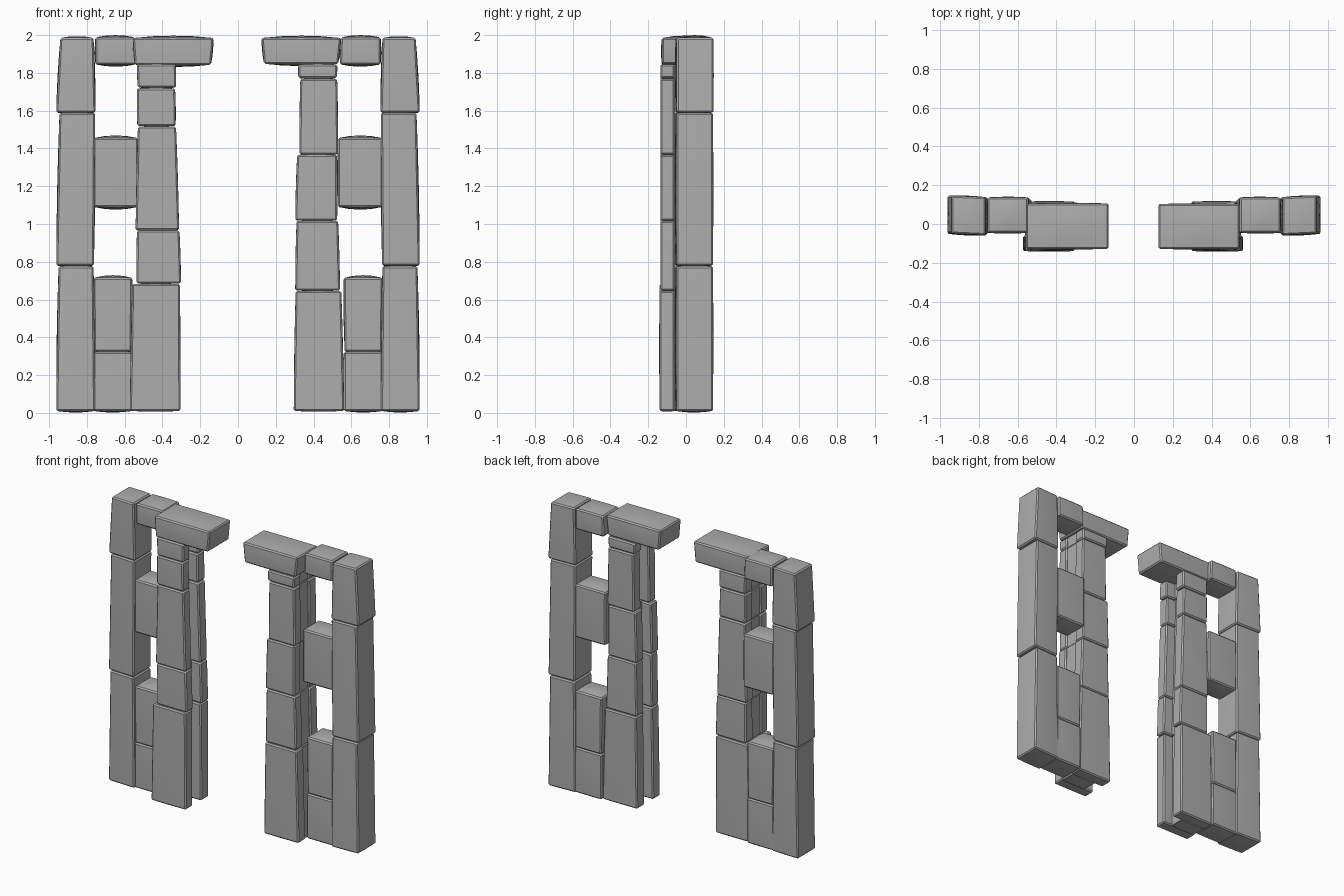
import bpy, bmesh, math

if "Cube" in bpy.data.objects:
    bpy.data.objects.remove(bpy.data.objects["Cube"])

stone = bpy.data.materials.new("grey_stone")
stone.diffuse_color = (0.42, 0.42, 0.42, 1)
stone.use_nodes = True
stone.node_tree.nodes["Principled BSDF"].inputs["Base Color"].default_value = stone.diffuse_color


def lerp(a, b, t):
    return a + (b - a) * t


def brick(name, bottom, top, y, z, side=1, bulge=0.004, dome=0.008, skew=0.0, bevel=0.008):
    """Tapered stone: x range at bottom and top, y and z ranges, slightly swollen faces."""
    b = sorted(side * v for v in bottom)
    t = sorted(side * v for v in top)
    bm = bmesh.new()
    bmesh.ops.create_cube(bm, size=2)
    bmesh.ops.subdivide_edges(bm, edges=bm.edges[:], cuts=3, use_grid_fill=True)
    for v in bm.verts:
        p = v.co.copy()
        u, w, h = p
        f = (h + 1) / 2
        x = lerp(lerp(b[0], b[1], (u + 1) / 2), lerp(t[0], t[1], (u + 1) / 2), f)
        yy = lerp(y[0], y[1], (w + 1) / 2) + skew * u * side
        zz = lerp(z[0], z[1], f)
        # swell each face towards its middle
        if abs(u) > 0.99:
            x += math.copysign(bulge, u) * (1 - w * w) * (1 - h * h)
        if abs(w) > 0.99:
            yy += math.copysign(bulge, w) * (1 - u * u) * (1 - h * h)
        if abs(h) > 0.99:
            zz += math.copysign(dome, h) * (1 - u * u) * (1 - w * w)
        v.co = (x, yy, zz)
    # softened corners
    bm.normal_update()
    edges = [e for e in bm.edges if e.calc_face_angle(0) > math.radians(50)]
    bmesh.ops.bevel(bm, geom=edges, offset=bevel, segments=1, affect='EDGES', clamp_overlap=True)
    bmesh.ops.recalc_face_normals(bm, faces=bm.faces[:])
    me = bpy.data.meshes.new(name)
    bm.to_mesh(me)
    bm.free()
    me.materials.append(stone)
    ob = bpy.data.objects.new(name, me)
    bpy.context.collection.objects.link(ob)
    return ob


# Outer pillars and filler stones, mirrored left and right
for side, label in ((-1, "left"), (1, "right")):
    brick(f"{label}_pillar_low", (0.757, 0.962), (0.765, 0.95), (-0.055, 0.14), (0.01, 0.776), side, skew=0.004)
    brick(f"{label}_pillar_mid", (0.763, 0.962), (0.757, 0.945), (-0.055, 0.14), (0.78, 1.588), side, skew=0.004)
    brick(f"{label}_pillar_top", (0.755, 0.962), (0.765, 0.94), (-0.053, 0.142), (1.59, 1.986), side, skew=0.004)
    brick(f"{label}_filler_base", (0.56, 0.768), (0.56, 0.765), (-0.045, 0.13), (0.01, 0.322), side)
    brick(f"{label}_filler_low", (0.565, 0.762), (0.56, 0.765), (-0.045, 0.13), (0.324, 0.715), side, dome=0.014)
    brick(f"{label}_filler_mid", (0.53, 0.765), (0.53, 0.765), (-0.045, 0.13), (1.09, 1.455), side, dome=0.014)
    brick(f"{label}_filler_top", (0.54, 0.755), (0.545, 0.755), (-0.045, 0.137), (1.845, 1.988), side, dome=0.012)

# Door jambs: each course has a front stone, a back stone and a recessed web between
left = [((0.305, 0.572), (0.308, 0.56), 0.01, 0.682),
        ((0.302, 0.537), (0.31, 0.535), 0.686, 0.965),
        ((0.312, 0.542), (0.328, 0.53), 0.967, 1.515),
        ((0.33, 0.533), (0.333, 0.535), 1.519, 1.718),
        ((0.328, 0.53), (0.33, 0.535), 1.722, 1.845)]
right = [((0.295, 0.562), (0.305, 0.547), 0.01, 0.645),
         ((0.303, 0.54), (0.31, 0.53), 0.648, 1.016),
         ((0.303, 0.525), (0.313, 0.525), 1.019, 1.366),
         ((0.325, 0.53), (0.33, 0.525), 1.369, 1.768),
         ((0.32, 0.522), (0.32, 0.525), 1.772, 1.845)]
for side, label, courses in ((-1, "left", left), (1, "right", right)):
    for i, (b, t, z0, z1) in enumerate(courses):
        step = 0.006 if i == 0 else 0.0
        brick(f"{label}_jamb_front_{i}", b, t, (-0.134 - step, -0.06), (z0, z1), side, bulge=0.002, dome=0.003)
        brick(f"{label}_jamb_back_{i}", b, t, (0.03, 0.11 + step), (z0, z1), side, bulge=0.002, dome=0.003)
        brick(f"{label}_jamb_web_{i}", (b[0] + 0.07, b[1] - 0.01), (t[0] + 0.07, t[1] - 0.01),
              (-0.068, 0.038), (z0, z1), side, bulge=0, dome=0, bevel=0.002)

# Lintel stones reaching inwards over the opening
brick("left_lintel", (0.143, 0.546), (0.13, 0.556), (-0.128, 0.106), (1.843, 1.985), -1, dome=0.012)
brick("right_lintel", (0.138, 0.53), (0.125, 0.545), (-0.128, 0.103), (1.848, 1.985), 1, dome=0.012)

# Smooth swollen faces, sharp corners
bpy.ops.object.select_all(action='DESELECT')
for ob in bpy.context.collection.objects:
    ob.select_set(True)
    bpy.context.view_layer.objects.active = ob
bpy.ops.object.shade_smooth_by_angle(angle=math.radians(30))
